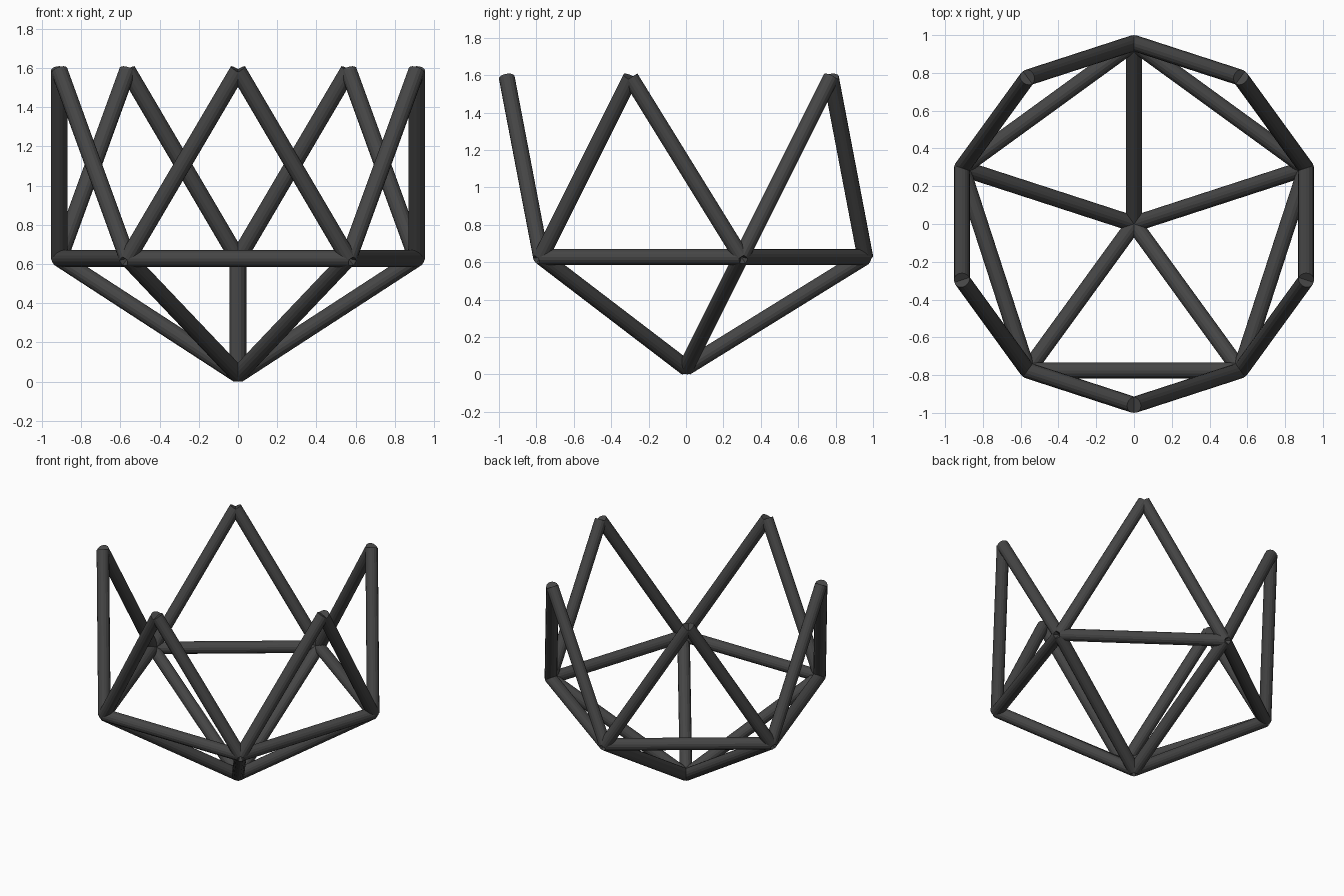
import bpy, math
from mathutils import Vector

if "Cube" in bpy.data.objects:
    bpy.data.objects.remove(bpy.data.objects["Cube"])

STRUT_R = 0.0425
RING_R = 1 - 0.987 * STRUT_R          # radius of both five-point rings
R = RING_R / (2 / math.sqrt(5))       # icosahedron circumradius
Z0 = 0.036                            # bottom joint height
LOW = Z0 + R * (1 - 1 / math.sqrt(5))
HIGH = Z0 + R * (1 + 1 / math.sqrt(5))

mat = bpy.data.materials.new("dark_grey")
mat.diffuse_color = (0.06, 0.06, 0.06, 1)
mat.use_nodes = True
mat.node_tree.nodes["Principled BSDF"].inputs["Base Color"].default_value = mat.diffuse_color


def ring(start_deg, z):
    return [Vector((RING_R * math.cos(math.radians(start_deg + 72 * i)),
                    RING_R * math.sin(math.radians(start_deg + 72 * i)), z))
            for i in range(5)]


def strut(name, a, b):
    d = b - a
    bpy.ops.mesh.primitive_cylinder_add(vertices=16, radius=STRUT_R, depth=d.length,
                                        location=(a + b) / 2)
    ob = bpy.context.object
    ob.name = name
    ob.rotation_euler = d.to_track_quat('Z', 'Y').to_euler()
    ob.data.materials.append(mat)


bottom = Vector((0, 0, Z0))
lower = ring(90, LOW)
upper = ring(126, HIGH)

# Base spokes, horizontal pentagon and the open zigzag crown
for i in range(5):
    nxt = (i + 1) % 5
    strut(f"base_spoke_{i}", bottom, lower[i])
    strut(f"ring_bar_{i}", lower[i], lower[nxt])
    strut(f"crown_strut_left_{i}", lower[i], upper[i])
    strut(f"crown_strut_right_{i}", lower[nxt], upper[i])
